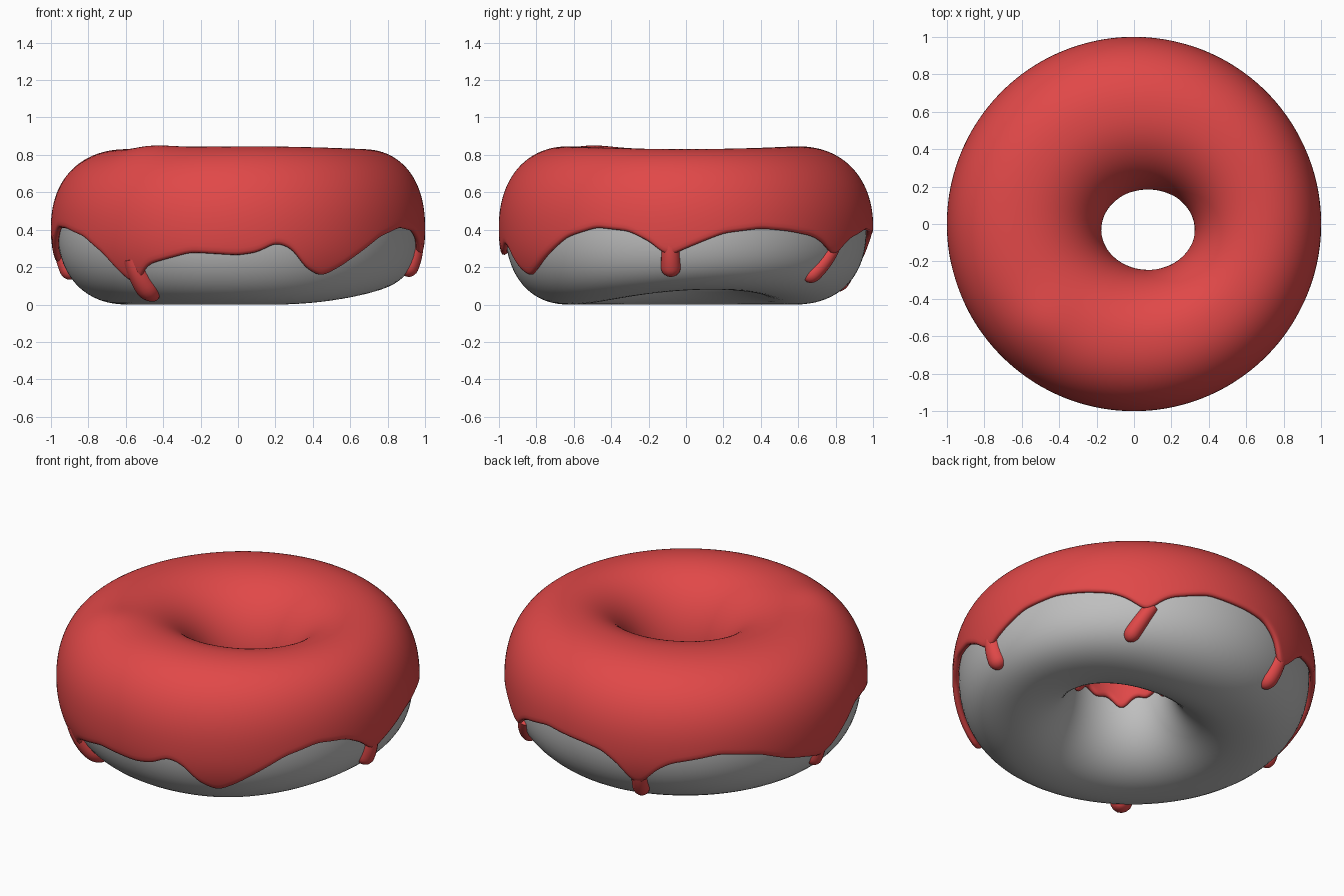
import bpy
import math

if "Cube" in bpy.data.objects:
    bpy.data.objects.remove(bpy.data.objects["Cube"])

TAU = 2 * math.pi

# Lower edge of the icing around the outside: (angle in degrees, height)
EDGE = [(2, .31), (6, .34), (12, .38), (24, .405), (34, .39), (43, .365), (48, .33),
        (52, .28), (55, .26), (58, .31), (62, .35), (75, .40), (90, .38),
        (97, .36), (103, .29), (106, .22), (109, .18), (112, .22), (115, .28),
        (120, .33), (136, .38), (149, .35), (160, .28), (168, .25), (172, .23),
        (176, .22), (180, .25), (184, .30), (194, .41), (202, .405), (214, .36),
        (223, .27), (228, .18), (231, .13), (234, .12), (237, .18), (240, .22),
        (245, .24), (255, .28), (270, .265), (276, .28), (282, .33), (287, .30),
        (292, .20), (298, .155), (304, .20), (313, .29), (320, .36), (331, .41),
        (342, .39), (349, .33), (352, .28), (355, .25), (358, .28), (362, .31)]

# Hanging drips: (top angle, top height, tip angle, tip height, half width)
DRIPS = [(355, .32, 355, .125, .058), (56, .30, 48.5, .10, .048),
         (109, .28, 109, .08, .052), (233, .25, 234.5, .035, .066),
         (176, .30, 176, .14, .05)]


def material(name, rgb):
    m = bpy.data.materials.new(name)
    m.diffuse_color = (*rgb, 1)
    m.use_nodes = True
    m.node_tree.nodes["Principled BSDF"].inputs["Base Color"].default_value = m.diffuse_color
    return m


def gauss(x, width):
    return math.exp(-(x / width) ** 2)


def edge_height(deg):
    if deg < EDGE[0][0]:
        deg += 360
    for (a, za), (b, zb) in zip(EDGE, EDGE[1:]):
        if a <= deg <= b:
            return za + (zb - za) * (deg - a) / (b - a)
    return .3


def soft_edge(deg):
    """Edge height averaged over a few degrees, so that it flows."""
    return sum(edge_height((deg + d) % 360) * w
               for d, w in ((-2, .15), (-1, .2), (0, .3), (1, .2), (2, .15)))


def section(phi):
    """Rounded ring section: u from -1 (hole) to 1 (outside), v from -1 to 1."""
    c, s = math.cos(phi), math.sin(phi)
    n = 2.25 if c > 0 else 2.1
    r = (abs(c) ** n + abs(s) ** n) ** (-1 / n)
    return r * c, r * s


def dough_point(theta, phi):
    """Point on the ring; the hole sits slightly off centre."""
    u, v = section(phi)
    t = (u + 1) / 2
    c, s = math.cos(theta), math.sin(theta)
    x = (1 - t) * (.075 + .285 * c) + t * .965 * c
    y = (1 - t) * (-.03 + .25 * s) + t * .965 * s
    z = .405 + .405 * v
    # underside lifted on the right, top a little lower at the sides,
    # small bump on top at front left
    z += .08 * max(0, math.cos(theta - .25)) ** 2 * max(0, -v) ** 2
    z -= .015 * c * c * max(0, v) ** 2
    z += .02 * gauss(math.hypot(x + .5, y + .55), .16) * max(0, v)
    return x, y, z


def phi_at_height(z):
    lo, hi = -math.pi / 2, .6
    for _ in range(30):
        mid = (lo + hi) / 2
        if .405 + .405 * section(mid)[1] < z:
            lo = mid
        else:
            hi = mid
    return lo


def grid_object(name, columns, closed, mat):
    nu, nv = len(columns), len(columns[0])
    verts = [p for col in columns for p in col]
    faces = []
    for i in range(nu):
        k = (i + 1) % nu
        for j in range(nv if closed else nv - 1):
            l = (j + 1) % nv
            faces.append((i * nv + j, k * nv + j, k * nv + l, i * nv + l))
    me = bpy.data.meshes.new(name)
    me.from_pydata(verts, [], faces)
    me.polygons.foreach_set("use_smooth", [True] * len(faces))
    me.materials.append(mat)
    ob = bpy.data.objects.new(name, me)
    bpy.context.collection.objects.link(ob)
    return ob


# Dough ring
dough = material("dough_grey", (.52, .52, .52))
NT, NP = 144, 64
grid_object("dough_ring",
            [[dough_point(TAU * i / NT, TAU * j / NP) for j in range(NP)]
             for i in range(NT)], True, dough)

# Icing: covers the top from the dripping outer edge into the hole
icing = material("icing_red", (.75, .065, .065))
NT, NP = 320, 36
columns = []
for i in range(NT):
    th = TAU * i / NT
    start = phi_at_height(soft_edge(math.degrees(th)))
    end = math.pi + .08 + .06 * math.sin(5 * th) + .04 * math.sin(11 * th + 1)
    columns.append([dough_point(th, start + (end - start) * j / (NP - 1))
                    for j in range(NP)])
ob = grid_object("icing", columns, False, icing)
solid = ob.modifiers.new("thickness", 'SOLIDIFY')
solid.thickness = .036
solid.offset = 1
sub = ob.modifiers.new("rounded_rim", 'SUBSURF')
sub.levels = sub.render_levels = 1

# Drips: rounded tubes lying on the dough, slightly fatter at the tip
STEPS = 16
for n, (a0, z0, a1, z1, w) in enumerate(DRIPS):
    cu = bpy.data.curves.new(f"icing_drip_{n + 1}", 'CURVE')
    cu.dimensions = '3D'
    cu.bevel_depth = 1
    cu.bevel_resolution = 5
    cu.use_fill_caps = True
    sp = cu.splines.new('POLY')
    sp.points.add(STEPS)
    length = z0 - z1
    for k, pt in enumerate(sp.points):
        t = math.sin(k / STEPS * math.pi / 2)  # denser towards the tip
        z = z0 - length * t
        x, y, z = dough_point(math.radians(a0 + (a1 - a0) * t), phi_at_height(z))
        near = min(1, (1 - t) * length / w)  # round end
        pt.co = (x * .988, y * .988, z, 1)
        pt.radius = max(.002, w * (.82 + .18 * t) * math.sqrt(1 - (1 - near) ** 2))
    sp.use_smooth = True
    cu.materials.append(icing)
    bpy.context.collection.objects.link(bpy.data.objects.new(cu.name, cu))
